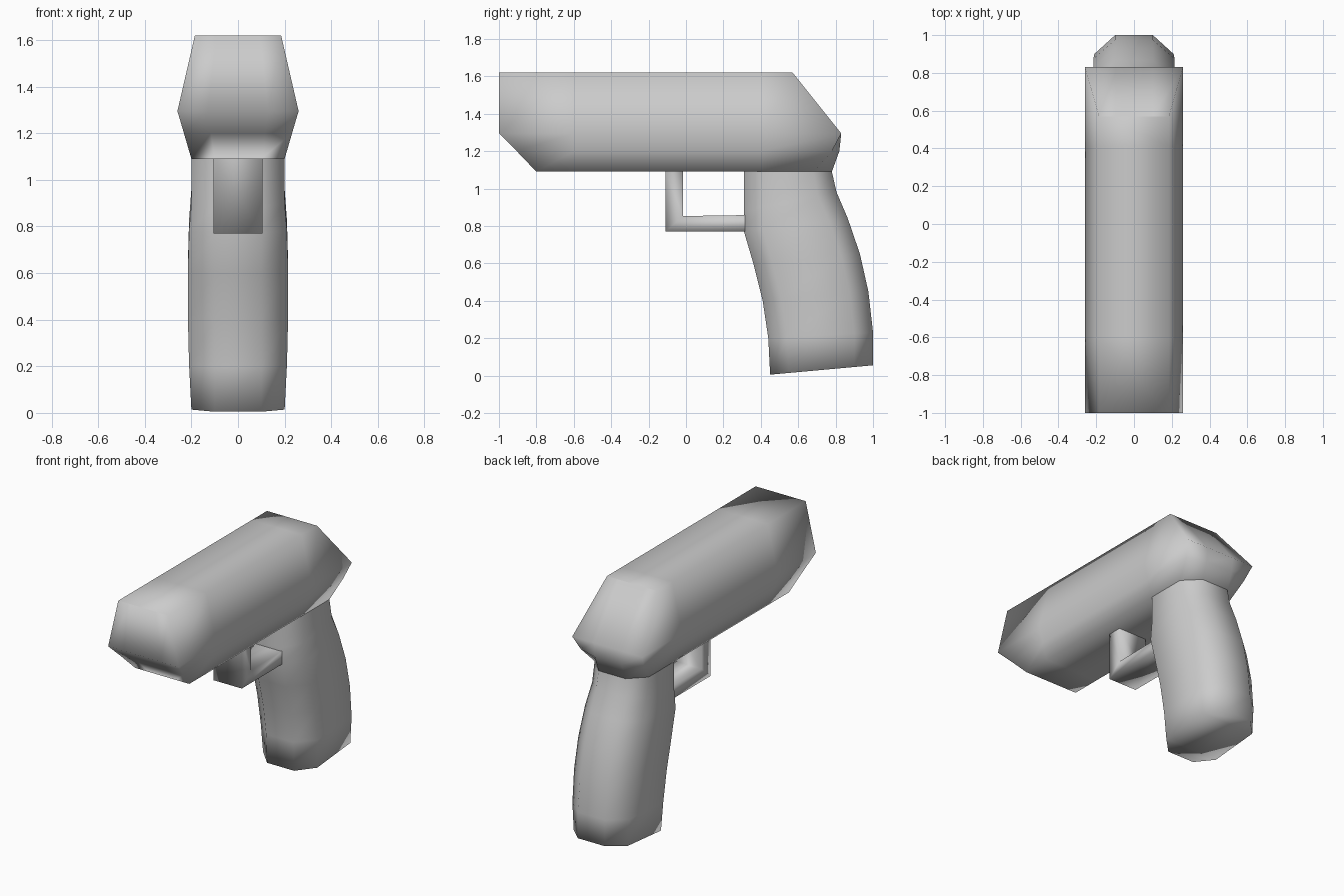
import bpy, bmesh

if "Cube" in bpy.data.objects:
    bpy.data.objects.remove(bpy.data.objects["Cube"])


def finish(name, bm):
    bmesh.ops.recalc_face_normals(bm, faces=bm.faces)
    mesh = bpy.data.meshes.new(name)
    bm.to_mesh(mesh)
    bm.free()
    for p in mesh.polygons:
        p.use_smooth = True
    obj = bpy.data.objects.new(name, mesh)
    bpy.context.collection.objects.link(obj)
    return obj


def loft(name, half_rings, cap_start=True, cap_end=True):
    """Skin rings given as right-hand halves running front to back."""
    bm = bmesh.new()
    rings = []
    for half in half_rings:
        full = half + [(-x, y, z) for x, y, z in reversed(half)]
        rings.append([bm.verts.new(p) for p in full])
    n = len(rings[0])
    for a, b in zip(rings, rings[1:]):
        for i in range(n):
            j = (i + 1) % n
            bm.faces.new((a[i], a[j], b[j], b[i]))
    # caps as strips between the mirrored halves
    for ring, wanted in ((rings[0], cap_start), (rings[-1], cap_end)):
        if wanted:
            for i in range(n // 2 - 1):
                bm.faces.new((ring[i], ring[i + 1], ring[n - 2 - i], ring[n - 1 - i]))
    return finish(name, bm)


# Upper body: z, half width, front y, back y, rear corner inset
body_levels = [
    (1.09, 0.20, -0.80, 0.78, 0.10),
    (1.20, 0.232, -0.905, 0.82, 0.04),
    (1.295, 0.26, -1.00, 0.83, 0.00),
    (1.62, 0.185, -1.00, 0.57, 0.00),
]
loft("upper_body", [
    [(w * 0.5, f, z), (w, f, z), (w, -0.6, z), (w, 0.41, z), (w, b - c, z), (0.1, b, z)]
    for z, w, f, b, c in body_levels])

# Grip: half width, front (y, z), back (y, z), chamfered octagon section
grip_levels = [
    (0.20, 0.45, 0.005, 1.00, 0.055),
    (0.21, 0.44, 0.20, 1.00, 0.23),
    (0.215, 0.41, 0.40, 0.975, 0.45),
    (0.215, 0.36, 0.60, 0.93, 0.65),
    (0.21, 0.31, 0.77, 0.865, 0.84),
    (0.20, 0.31, 0.88, 0.805, 0.98),
    (0.20, 0.31, 1.09, 0.78, 1.09),
]


def grip_ring(w, yf, zf, yb, zb):
    pts = [(0.1, yf), (w, yf + 0.1), (w, yb - 0.1), (0.1, yb)]
    return [(x, y, zf + (zb - zf) * (y - yf) / (yb - yf)) for x, y in pts]


loft("grip", [grip_ring(*lv) for lv in grip_levels], cap_end=False)

# Trigger guard: L-shaped strap from the body down and back to the grip
w = 0.105
guard = [  # outer (y, z), inner (y, z)
    ((-0.11, 1.09), (-0.015, 1.09)),
    ((-0.11, 0.77), (-0.015, 0.853)),
    ((0.315, 0.77), (0.315, 0.858)),
]
loft("trigger_guard", [[(w, *o), (w, *i)] for o, i in guard], False, False)
